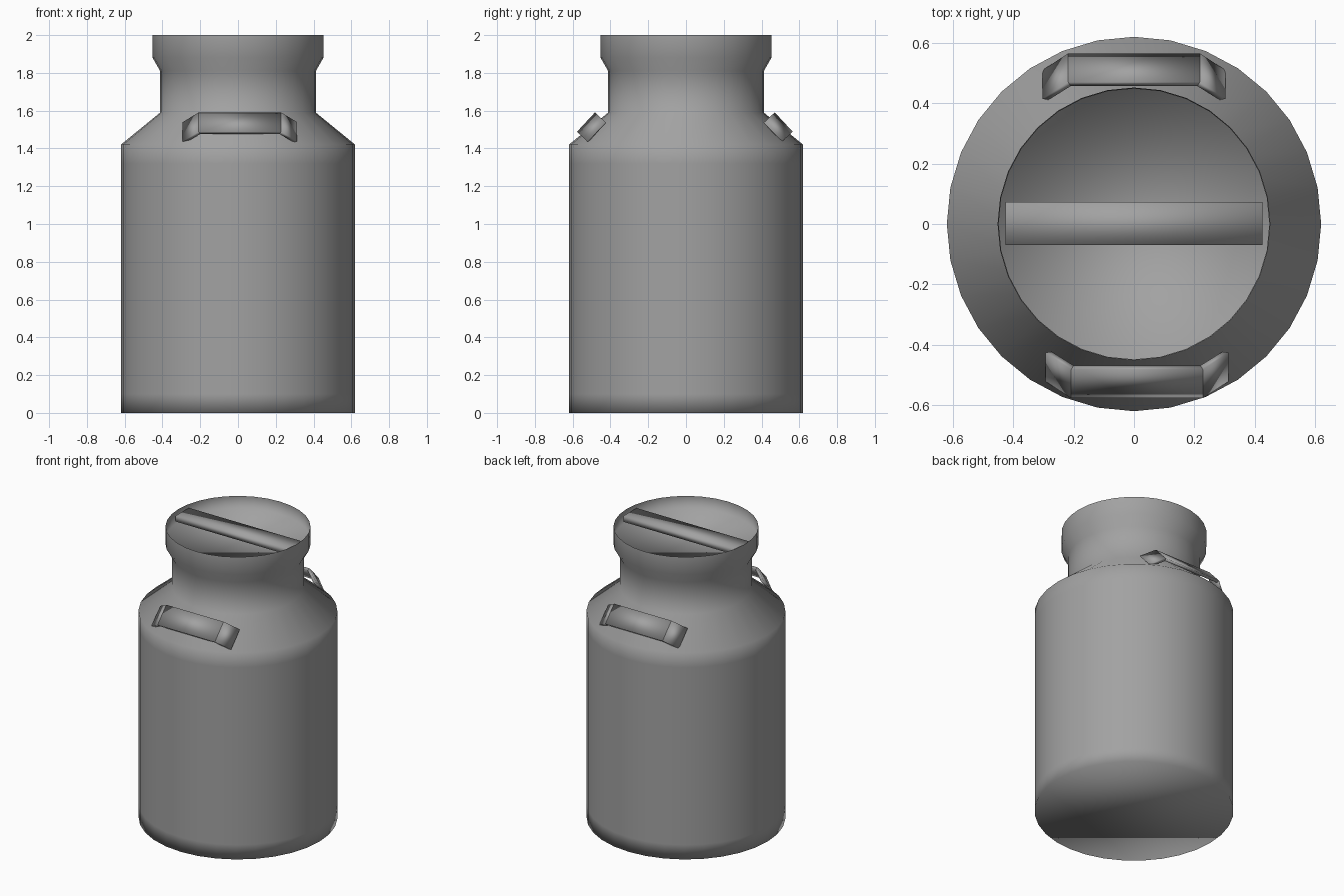
import bpy, bmesh, math
from mathutils import Vector, Matrix

if "Cube" in bpy.data.objects:
    bpy.data.objects.remove(bpy.data.objects["Cube"])

SIDES = 32
metal = bpy.data.materials.new("dark_metal")
metal.diffuse_color = (0.36, 0.36, 0.36, 1)
metal.use_nodes = True
metal.node_tree.nodes["Principled BSDF"].inputs["Base Color"].default_value = metal.diffuse_color


def finish(name, bm, recalc=True):
    """Turn a bmesh into a fully smooth-shaded object."""
    if recalc:
        bmesh.ops.recalc_face_normals(bm, faces=bm.faces)
    mesh = bpy.data.meshes.new(name)
    bm.to_mesh(mesh)
    bm.free()
    mesh.materials.append(metal)
    for p in mesh.polygons:
        p.use_smooth = True
    obj = bpy.data.objects.new(name, mesh)
    bpy.context.collection.objects.link(obj)
    return obj


def lathe(name, profile):
    """Revolve (radius, z) points; the first ring is closed by a flat cap."""
    bm = bmesh.new()
    rings = []
    for r, z in profile:
        rings.append([bm.verts.new((r * math.cos(a), r * math.sin(a), z))
                      for a in (2 * math.pi * i / SIDES for i in range(SIDES))])
    for lo, hi in zip(rings, rings[1:]):
        for i in range(SIDES):
            j = (i + 1) % SIDES
            bm.faces.new((lo[i], lo[j], hi[j], hi[i]))
    bm.faces.new(rings[0][::-1])
    return finish(name, bm, recalc=False)


# can: straight body, sloping shoulder, neck and flared mouth
lathe("can_body", [(0.62, 0), (0.62, 0.1), (0.62, 1.32), (0.62, 1.42), (0.412, 1.59),
                   (0.412, 1.81), (0.452, 1.88), (0.452, 2.0)])

# lid: shallow cup sunk into the mouth, its normals facing in and up
lid = lathe("lid_cup", [(0.45, 1.915), (0.45, 2.0)])
lid.data.flip_normals()

# grip bar across the lid
bm = bmesh.new()
bmesh.ops.create_cube(bm, size=1, matrix=Matrix.Translation((0, 0.002, 1.967))
                      @ Matrix.Diagonal((0.85, 0.143, 0.04, 1)))
finish("lid_bar", bm)


def handle(name, centre, yaw):
    """Bent strip: raised grip with two legs slanting down to the shoulder."""
    outer = [(-0.303, 0), (-0.218, 0.076), (0.218, 0.076), (0.303, 0)]
    inner = [(-0.283, -0.005), (-0.21, 0.058), (0.21, 0.058), (0.283, -0.005)]
    across = Vector((0, 0.68, 0.73))
    out = Vector((0, -0.73, 0.68))
    turn = Matrix.Translation(centre) @ Matrix.Rotation(yaw, 4, 'Z')
    bm = bmesh.new()
    # each straight piece is its own closed block, so the bends stay crisp
    for i in range(3):
        ends = []
        for k in (i, i + 1):
            ends.append([bm.verts.new(turn @ (Vector((line[k][0], 0, 0)) + out * line[k][1]
                                              + across * side * 0.07))
                         for line, side in ((outer, -1), (outer, 1), (inner, 1), (inner, -1))])
        a, b = ends
        for k in range(4):
            m = (k + 1) % 4
            bm.faces.new((a[k], b[k], b[m], a[m]))
        bm.faces.new(a)
        bm.faces.new(b[::-1])
    finish(name, bm)


# front and back carrying handles
handle("front_handle", (0.01, -0.474, 1.488), 0)
handle("back_handle", (0.0, 0.462, 1.488), math.pi)
